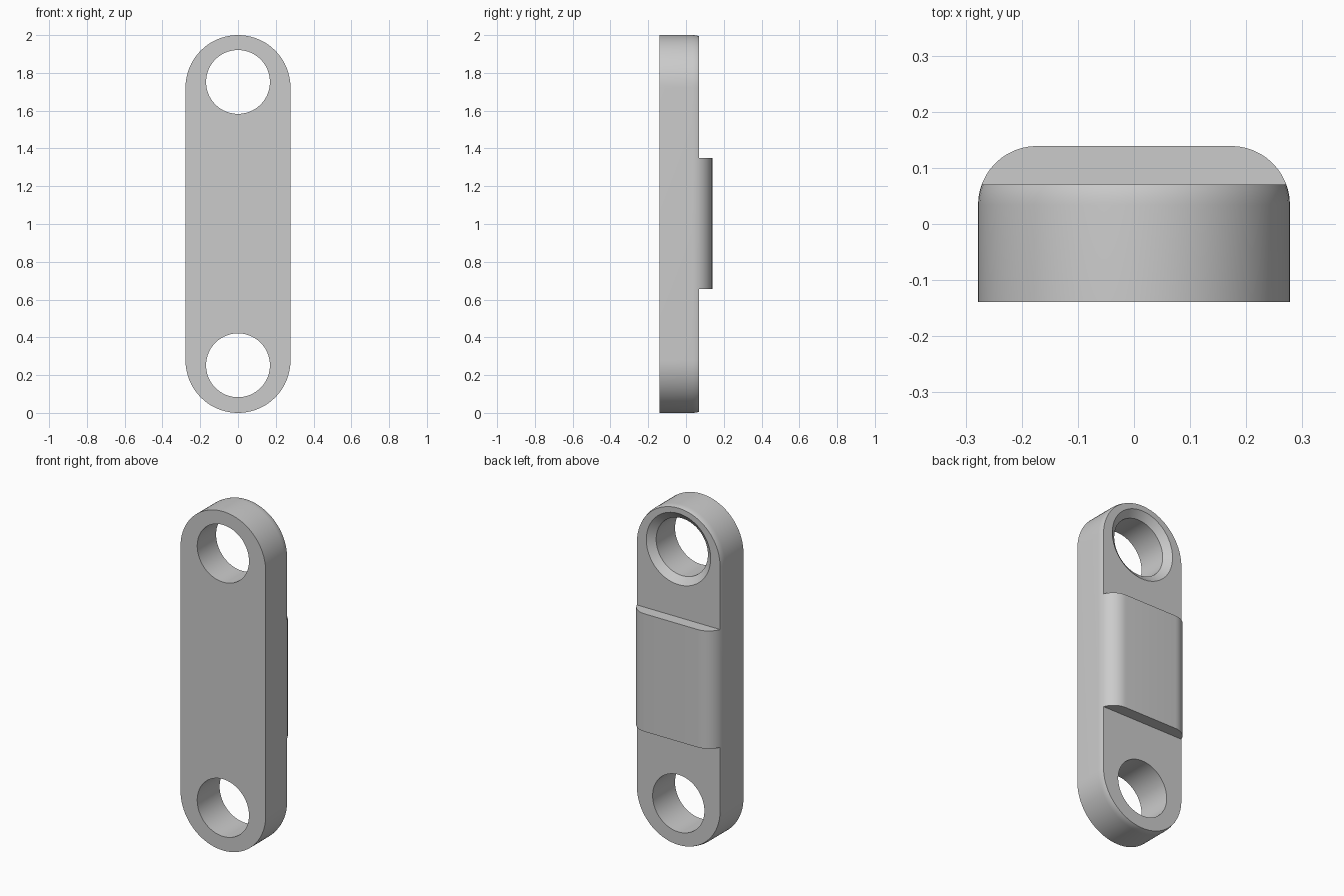
import bpy, bmesh, math

if "Cube" in bpy.data.objects:
    bpy.data.objects.remove(bpy.data.objects["Cube"])

HALF_W, HALF_D, HEIGHT = 0.278, 0.139, 2.0
FILLET = 0.105
STEP_Y = 0.07
PAD_BOTTOM, PAD_TOP = 0.655, 1.35
HOLE_R, HOLE_LOW, HOLE_HIGH = 0.169, 0.252, 1.752

steel = bpy.data.materials.new("plain grey")
steel.use_nodes = True
grey = (0.6, 0.6, 0.6, 1)
steel.diffuse_color = grey
steel.node_tree.nodes["Principled BSDF"].inputs["Base Color"].default_value = grey


def lofted(name, rings):
    """Closed solid through a list of matching point rings."""
    bm = bmesh.new()
    loops = [[bm.verts.new(p) for p in ring] for ring in rings]
    n = len(loops[0])
    for a, b in zip(loops, loops[1:]):
        for i in range(n):
            j = (i + 1) % n
            bm.faces.new((a[i], a[j], b[j], b[i]))
    bm.faces.new(loops[0])
    bm.faces.new(loops[-1])
    bmesh.ops.recalc_face_normals(bm, faces=bm.faces)
    mesh = bpy.data.meshes.new(name)
    bm.to_mesh(mesh)
    bm.free()
    mesh.materials.append(steel)
    obj = bpy.data.objects.new(name, mesh)
    bpy.context.collection.objects.link(obj)
    return obj


def stadium(y, r, steps=40):
    """Upright outline with two round ends."""
    ring = []
    for centre, start in ((HEIGHT - HALF_W, 0), (HALF_W, math.pi)):
        for i in range(steps + 1):
            a = start + math.pi * i / steps
            ring.append((r * math.cos(a), y, centre + r * math.sin(a)))
    return ring


def circle(y, r, z, steps=80):
    angles = [math.tau * i / steps for i in range(steps)]
    return [(r * math.cos(a), y, z + r * math.sin(a)) for a in angles]


def cut(obj, cutter):
    mod = obj.modifiers.new("cut", "BOOLEAN")
    mod.operation, mod.solver, mod.object = "DIFFERENCE", "EXACT", cutter
    bpy.context.view_layer.objects.active = obj
    bpy.ops.object.modifier_apply(modifier=mod.name)
    bpy.data.objects.remove(cutter)


# Link body with the rear rim rounded over
rings = [stadium(-HALF_D, HALF_W)]
for i in range(13):
    a = math.pi / 2 * i / 12
    rings.append(stadium(HALF_D - FILLET * (1 - math.sin(a)),
                         HALF_W - FILLET * (1 - math.cos(a))))
link = lofted("link_body", rings)

# Lower the rear face at both ends, leaving the raised middle pad
for low, high in ((-0.1, PAD_BOTTOM), (PAD_TOP, HEIGHT + 0.1)):
    block = [[(x, y, z) for x, z in ((-0.4, low), (0.4, low), (0.4, high), (-0.4, high))]
             for y in (STEP_Y, 0.3)]
    cut(link, lofted("end_cutter", block))

# Plain lower hole, upper hole countersunk at the rear
cut(link, lofted("lower_hole_cutter",
                 [circle(y, HOLE_R, HOLE_LOW) for y in (-0.2, 0.2)]))
sink = ((-0.2, HOLE_R), (STEP_Y - 0.033, HOLE_R), (STEP_Y, 0.21), (0.2, 0.21))
cut(link, lofted("upper_hole_cutter", [circle(y, r, HOLE_HIGH) for y, r in sink]))

# Smooth curves, sharp edges
bpy.ops.object.select_all(action="DESELECT")
link.select_set(True)
bpy.context.view_layer.objects.active = link
bpy.ops.object.shade_smooth_by_angle(angle=math.radians(25))
